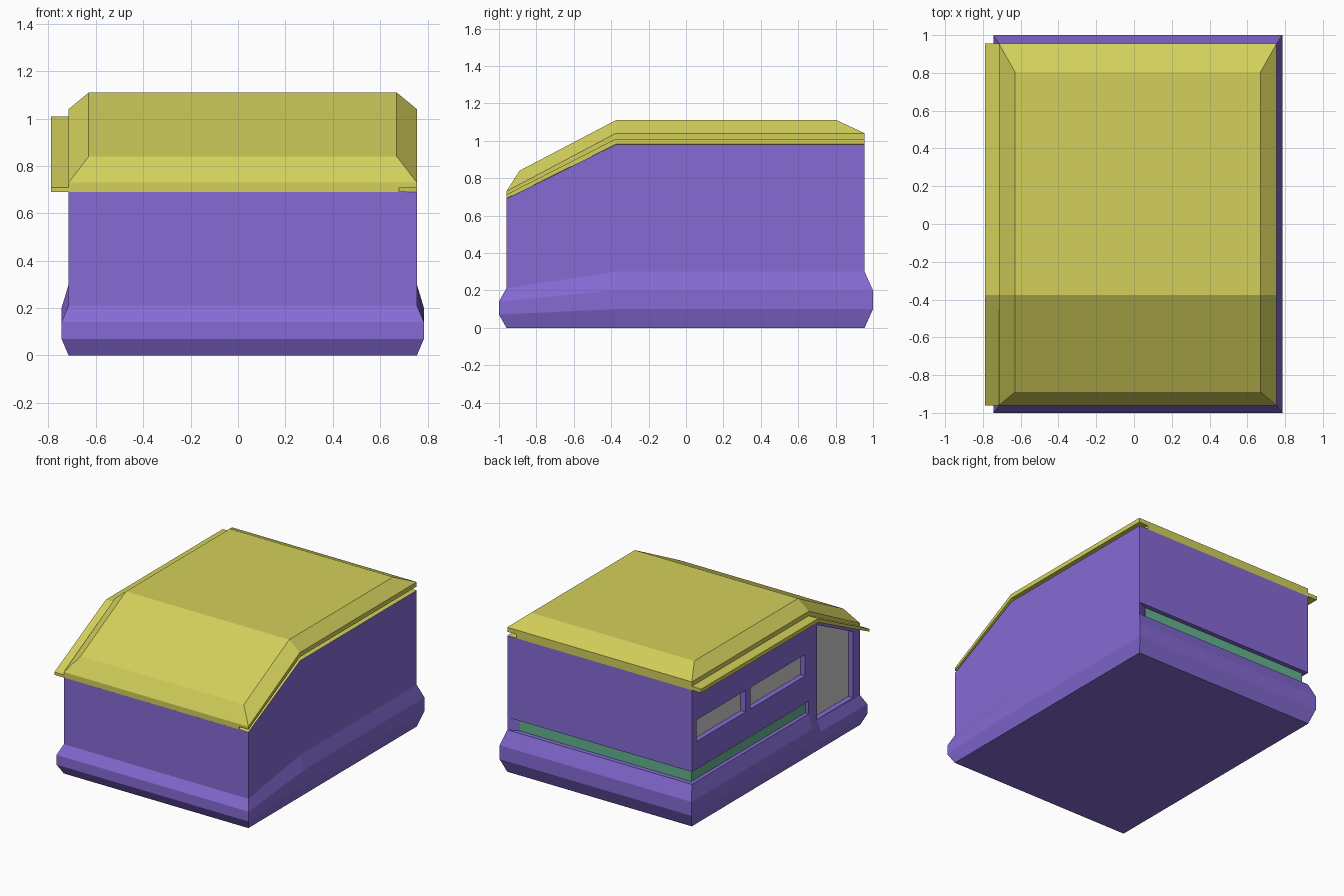
import bpy, bmesh

if "Cube" in bpy.data.objects:
    bpy.data.objects.remove(bpy.data.objects["Cube"])


def material(name, rgb):
    m = bpy.data.materials.new(name)
    m.diffuse_color = (*rgb, 1)
    m.use_nodes = True
    m.node_tree.nodes["Principled BSDF"].inputs["Base Color"].default_value = m.diffuse_color
    return m


PURPLE = material("purple", (0.235, 0.145, 0.66))
YELLOW = material("yellow", (0.65, 0.63, 0.105))
GREEN = material("green", (0.125, 0.45, 0.27))


def finish(name, bm, mat=None):
    bmesh.ops.recalc_face_normals(bm, faces=bm.faces)
    me = bpy.data.meshes.new(name)
    bm.to_mesh(me)
    bm.free()
    ob = bpy.data.objects.new(name, me)
    bpy.context.collection.objects.link(ob)
    if mat:
        me.materials.append(mat)
    return ob


def loft(name, rings, mat):
    """Skin rings of points; point 1 and 4 are the kink of the sloping front."""
    bm = bmesh.new()
    rows = [[bm.verts.new(p) for p in r] for r in rings]
    n = len(rows[0])
    for a, b in zip(rows, rows[1:]):
        for i in range(n):
            j = (i + 1) % n
            bm.faces.new((a[i], a[j], b[j], b[i]))
    for r in (rows[0], rows[-1]):
        bm.faces.new(r[1:5])
        bm.faces.new([r[0], r[1]] + r[4:])
    return finish(name, bm, mat)


def prism(bm, base, shift):
    """Add a polygon extruded along a vector."""
    lo = [bm.verts.new(p) for p in base]
    hi = [bm.verts.new([c + s for c, s in zip(p, shift)]) for p in base]
    bm.faces.new(lo)
    bm.faces.new(hi[::-1])
    for i in range(len(lo)):
        j = (i + 1) % len(lo)
        bm.faces.new((lo[i], lo[j], hi[j], hi[i]))


KINK, DOOR_Y = -0.375, -0.47


# Body: flared skirt, whose height drops at the front and beside the door
def body_ring(z, out):
    xl, xr, yf, yb = -0.715 - out, 0.755 + out, -0.96 - out * 1.33, 0.955 + out * 1.5
    f = z * 0.704
    d = z * 0.733 if z < 0.5 else z - z * 0.296 * 0.095 / 0.585
    return [(xr, yf, f), (xr, KINK, z), (xr, yb, z), (xl, yb, z),
            (xl, KINK, z), (xl, DOOR_Y, d), (xl, yf, f)]


body = loft("body", [body_ring(z, o) for z, o in
                     ((0, 0), (0.1, 0.03), (0.2, 0.03), (0.3, 0), (0.98, 0))], PURPLE)

# Window and door outlines on the left wall, as (y, z)
window_1 = [(0.904, 0.59), (0.345, 0.59), (0.345, 0.745), (0.904, 0.745)]
window_2 = [(0.288, 0.59), (-0.333, 0.59), (-0.333, 0.745), (0.288, 0.745)]
door = [(DOOR_Y, 0.225), (-0.88, 0.225), (-0.88, 0.70), (DOOR_Y, 0.905)]
openings = {"window_rear": window_1, "window_middle": window_2, "door": door}

# Cut the openings and the groove that wraps the back and left walls
cut = bmesh.new()
for outline in openings.values():
    prism(cut, [(-0.9, y, z) for y, z in outline], (0.227, 0, 0))
groove = [(0.754, 0.956), (0.675, 0.92), (-0.686, 0.92), (-0.686, KINK),
          (-0.9, KINK), (-0.9, 1.2), (0.754, 1.2)]
prism(cut, [(x, y, 0.302) for x, y in groove], (0, 0, 0.09))
cutter = finish("cutter", cut)
cutter.hide_render = True
mod = body.modifiers.new("openings", "BOOLEAN")
mod.operation, mod.solver, mod.object = "DIFFERENCE", "EXACT", cutter
bpy.context.view_layer.objects.active = body
bpy.ops.object.modifier_apply(modifier=mod.name)
bpy.data.objects.remove(cutter)

# Grey panes at the back of each opening
for name, outline in openings.items():
    bm = bmesh.new()
    prism(bm, [(-0.677, y, z) for y, z in outline], (0.006, 0, 0))
    finish(name + "_pane", bm)

# Green band lining the groove
band = [(0.675, 0.922), (-0.688, 0.922), (-0.688, KINK),
        (-0.68, KINK), (-0.68, 0.914), (0.675, 0.914)]
bm = bmesh.new()
prism(bm, [(x, y, 0.302) for x, y in band], (0, 0, 0.09))
finish("green_band", bm, GREEN)


# Roof: eave lip on the left, matching slot on the right, bevelled top
def roof_ring(xl, xr, yf, yb, zf, zk, zb):
    return [(xr, yf, zf), (xr, KINK, zk), (xr, yb, zb),
            (xl, yb, zb), (xl, KINK, zk), (xl, yf, zf)]


loft("roof", [
    roof_ring(-0.79, 0.755, -0.96, 0.955, 0.69, 0.98, 0.98),
    roof_ring(-0.79, 0.68, -0.96, 0.955, 0.692, 0.982, 0.982),
    roof_ring(-0.79, 0.68, -0.96, 0.955, 0.71, 1.008, 1.008),
    roof_ring(-0.715, 0.755, -0.96, 0.955, 0.71, 1.008, 1.008),
    roof_ring(-0.715, 0.755, -0.96, 0.955, 0.73, 1.04, 1.04),
    roof_ring(-0.63, 0.67, -0.89, 0.805, 0.84, 1.11, 1.11),
], YELLOW)
